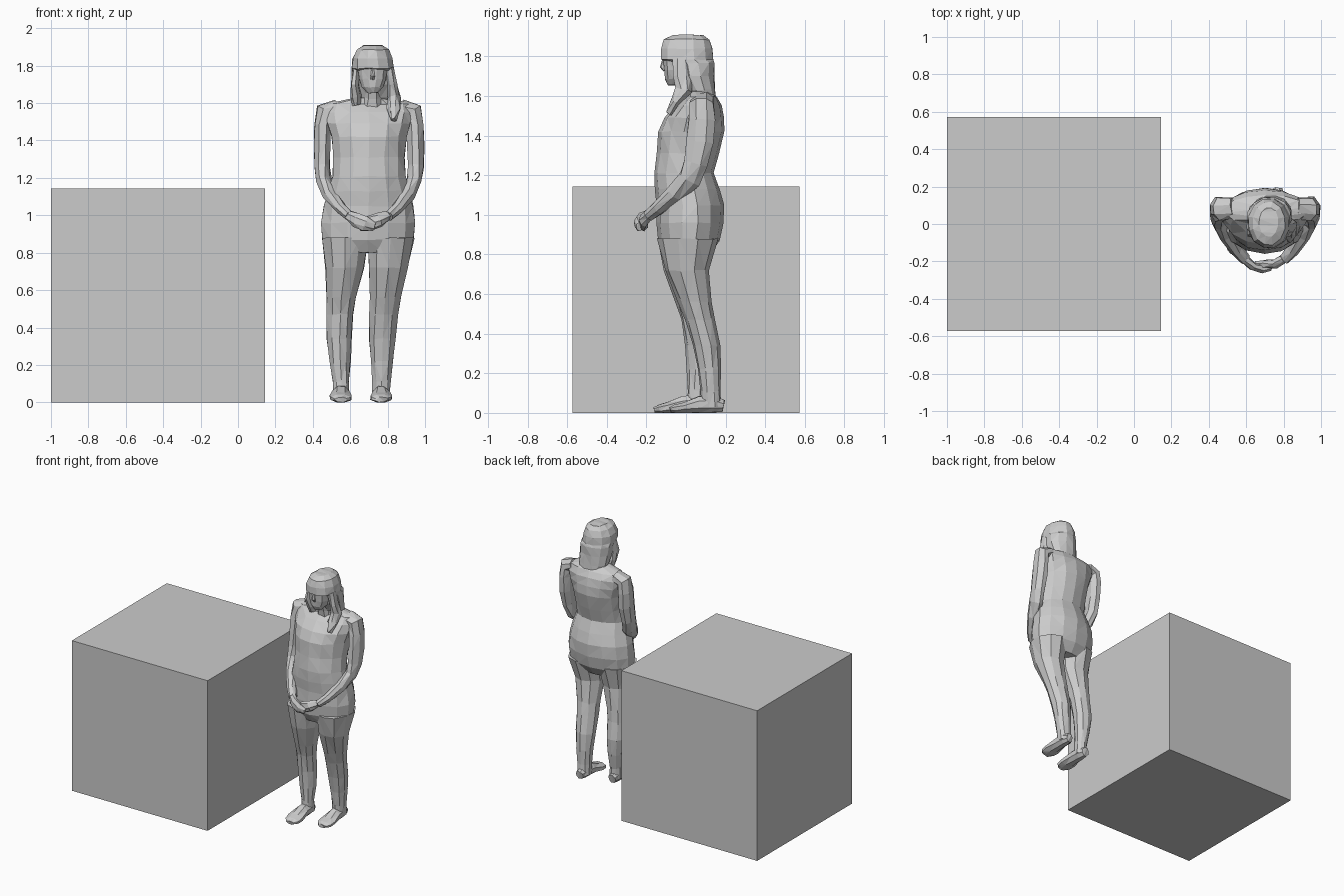
import bpy, bmesh, math, random
from mathutils import Vector

random.seed(4)


def skin(name, rings, jitter=0.003):
    """Bridge a list of vertex rings into a closed, faceted body part."""
    bm = bmesh.new()
    rows = [[bm.verts.new(p + Vector([random.uniform(-jitter, jitter) for _ in range(3)]))
             for p in ring] for ring in rings]
    n = len(rows[0])
    for a, b in zip(rows, rows[1:]):
        for i in range(n):
            j = (i + 1) % n
            bm.faces.new((a[i], a[j], b[j], b[i]))
    bm.faces.new(rows[0][::-1])
    bm.faces.new(rows[-1])
    bmesh.ops.triangulate(bm, faces=bm.faces[:])
    bmesh.ops.recalc_face_normals(bm, faces=bm.faces[:])
    for v in bm.verts:
        v.co.z = max(v.co.z, 0)
    mesh = bpy.data.meshes.new(name)
    bm.to_mesh(mesh)
    bm.free()
    ob = bpy.data.objects.new(name, mesh)
    bpy.context.collection.objects.link(ob)
    return ob


def stack(name, levels, sides=12):
    """Horizontal ellipses: (z, x, y, half width, half depth)."""
    ang = [2 * math.pi * (i + 0.5) / sides for i in range(sides)]
    return skin(name, [[Vector((x + rx * math.cos(t), y + ry * math.sin(t), z)) for t in ang]
                       for z, x, y, rx, ry in levels])


def tube(name, path, sides=8, ref=(0, 0, 1), jitter=0.003):
    """Ellipses across a path: (x, y, z, side radius, other radius)."""
    pts = [Vector(p[:3]) for p in path]
    rings = []
    for i, p in enumerate(path):
        t = (pts[min(i + 1, len(pts) - 1)] - pts[max(i - 1, 0)]).normalized()
        s = t.cross(Vector(ref)).normalized()
        u = s.cross(t)
        rings.append([pts[i] + s * p[3] * math.cos(a) + u * p[4] * math.sin(a)
                      for a in (2 * math.pi * (k + 0.5) / sides for k in range(sides))])
    return skin(name, rings, jitter)


# Large cube
bpy.ops.mesh.primitive_cube_add(size=1.144, location=(-0.428, 0, 0.572))
bpy.context.object.name = "cube"

# Torso from hips to shoulders
stack("torso", [
    (0.80, 0.695, 0.010, 0.205, 0.11), (0.87, 0.695, 0.015, 0.25, 0.155),
    (0.96, 0.697, 0.020, 0.257, 0.17), (1.05, 0.697, 0.020, 0.245, 0.17),
    (1.13, 0.700, 0.005, 0.225, 0.163), (1.21, 0.700, -0.010, 0.20, 0.15),
    (1.31, 0.700, 0.010, 0.195, 0.157), (1.42, 0.700, 0.027, 0.205, 0.168),
    (1.49, 0.700, 0.042, 0.225, 0.152), (1.55, 0.700, 0.065, 0.24, 0.118),
    (1.595, 0.705, 0.075, 0.225, 0.080), (1.625, 0.715, 0.060, 0.11, 0.065)], 14)

# Neck
tube("neck", [(0.715, 0.06, 1.56, 0.085, 0.08), (0.72, 0.03, 1.64, 0.058, 0.06),
              (0.72, 0.00, 1.74, 0.055, 0.06)], ref=(0, 1, 0))

# Face and nose
stack("face", [
    (1.655, 0.720, -0.065, 0.030, 0.025), (1.685, 0.720, -0.050, 0.058, 0.058),
    (1.73, 0.720, -0.040, 0.076, 0.072), (1.78, 0.720, -0.040, 0.082, 0.078),
    (1.83, 0.720, -0.030, 0.080, 0.080)])
tube("nose", [(0.72, -0.108, 1.785, 0.008, 0.010), (0.72, -0.118, 1.745, 0.013, 0.015),
              (0.72, -0.108, 1.728, 0.012, 0.008)], 6, (0, 1, 0), 0.001)

# Hair cap and hanging locks
stack("hair", [
    (1.575, 0.735, 0.100, 0.085, 0.055), (1.63, 0.730, 0.070, 0.112, 0.080),
    (1.70, 0.727, 0.045, 0.118, 0.100), (1.765, 0.722, 0.035, 0.117, 0.112),
    (1.785, 0.720, 0.005, 0.116, 0.136), (1.84, 0.720, 0.003, 0.110, 0.134),
    (1.885, 0.720, 0.003, 0.088, 0.118), (1.908, 0.720, 0.010, 0.052, 0.080)])
for name, path in {
    "hair_lock_left": [(0.635, -0.02, 1.79, 0.02, 0.04), (0.625, -0.03, 1.70, 0.025, 0.04),
                       (0.630, -0.01, 1.64, 0.03, 0.04), (0.635, 0.0, 1.59, 0.02, 0.03)],
    "hair_lock_right": [(0.810, -0.02, 1.79, 0.02, 0.045), (0.825, -0.02, 1.70, 0.028, 0.045),
                        (0.835, -0.01, 1.63, 0.035, 0.045), (0.835, -0.055, 1.57, 0.038, 0.025),
                        (0.830, -0.085, 1.51, 0.015, 0.015)],
}.items():
    tube(name, path, 7, (0, 1, 0), 0.005)

# Arms, mirrored about the body's middle plane
for side, s in (("left", -1), ("right", 1)):
    arm = [(0.17, 0.085, 1.575, 0.045, 0.060), (0.235, 0.080, 1.555, 0.055, 0.065),
           (0.246, 0.080, 1.48, 0.048, 0.072), (0.25, 0.070, 1.37, 0.048, 0.072),
           (0.25, 0.050, 1.26, 0.045, 0.065), (0.24, 0.020, 1.18, 0.042, 0.060),
           (0.205, -0.055, 1.105, 0.040, 0.048), (0.15, -0.140, 1.035, 0.032, 0.038),
           (0.105, -0.190, 0.995, 0.026, 0.030)]
    tube(side + "_arm", [(0.70 + s * x, *r) for x, *r in arm], 8, (0, 1, 0.15))

# Clasped hands
tube("left_hand", [(0.59, -0.185, 1.00, 0.024, 0.028), (0.635, -0.225, 0.975, 0.024, 0.040),
                   (0.68, -0.240, 0.955, 0.024, 0.038), (0.73, -0.235, 0.94, 0.016, 0.025)], 7)
tube("right_hand", [(0.80, -0.185, 1.00, 0.024, 0.028), (0.755, -0.215, 0.975, 0.024, 0.038),
                    (0.70, -0.215, 0.955, 0.024, 0.040), (0.65, -0.215, 0.94, 0.016, 0.022)], 7)

# Legs, each standing slightly differently
stack("left_leg", [
    (0.03, 0.552, 0.055, 0.044, 0.050), (0.11, 0.552, 0.055, 0.045, 0.045),
    (0.22, 0.545, 0.065, 0.060, 0.060), (0.34, 0.541, 0.065, 0.070, 0.070),
    (0.47, 0.546, 0.045, 0.073, 0.070), (0.56, 0.552, 0.030, 0.080, 0.083),
    (0.72, 0.570, 0.000, 0.107, 0.110), (0.88, 0.573, 0.005, 0.128, 0.150)], 10)
stack("right_leg", [
    (0.03, 0.765, 0.130, 0.048, 0.050), (0.11, 0.768, 0.125, 0.052, 0.050),
    (0.22, 0.771, 0.118, 0.063, 0.060), (0.34, 0.772, 0.102, 0.073, 0.070),
    (0.47, 0.779, 0.070, 0.080, 0.074), (0.56, 0.788, 0.045, 0.086, 0.086),
    (0.72, 0.803, 0.005, 0.110, 0.112), (0.88, 0.818, 0.010, 0.130, 0.155)], 10)

# Feet
for side, x, y in (("left", 0.550, 0.0), ("right", 0.766, 0.08)):
    tube(side + "_foot", [(x, y + 0.108, 0.035, 0.030, 0.034), (x, y + 0.06, 0.045, 0.046, 0.048),
                          (x, y - 0.01, 0.042, 0.050, 0.045), (x, y - 0.09, 0.027, 0.063, 0.029),
                          (x, y - 0.135, 0.02, 0.058, 0.021), (x, y - 0.16, 0.015, 0.035, 0.014)], 8)
